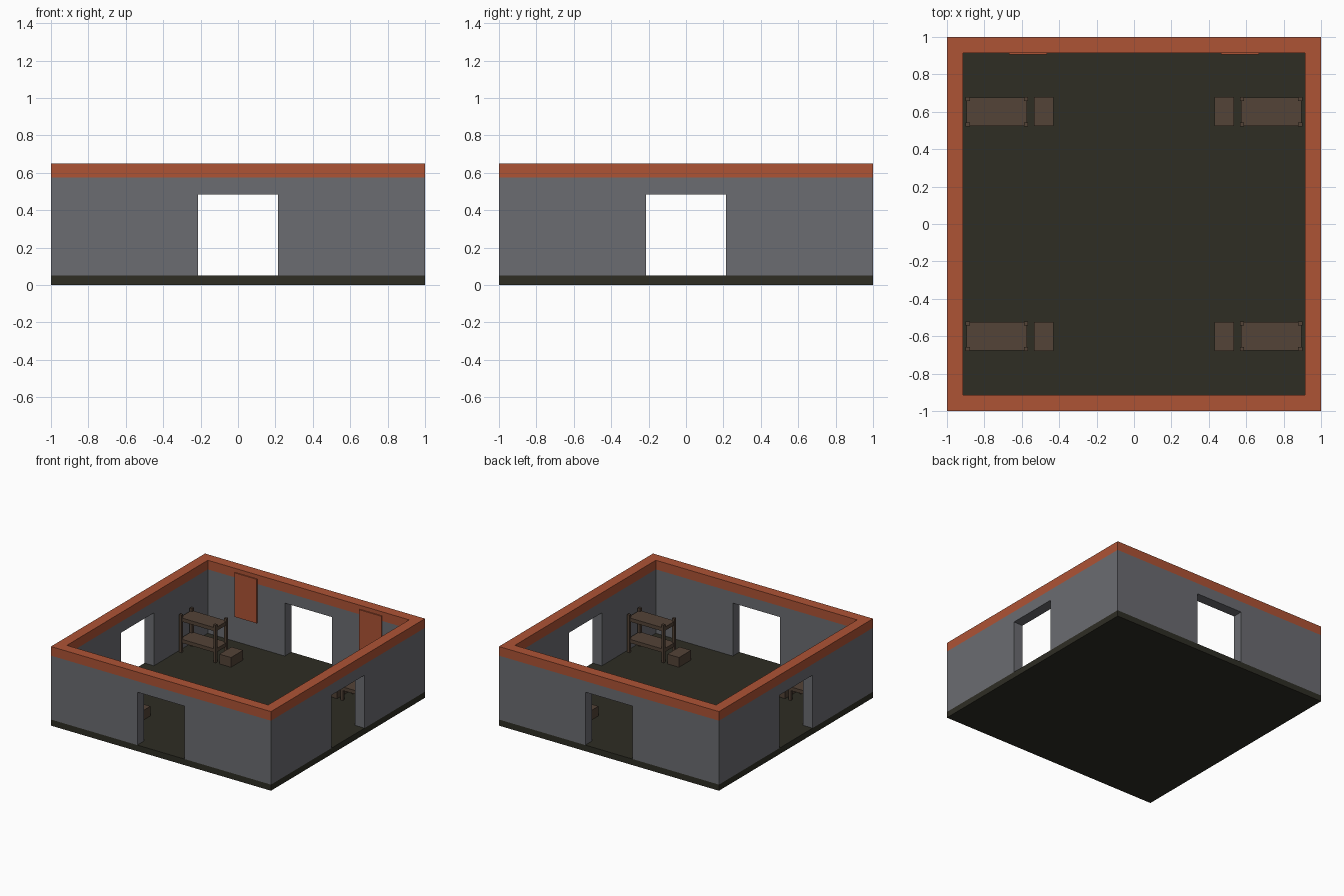
import bpy, bmesh

if "Cube" in bpy.data.objects:
    bpy.data.objects.remove(bpy.data.objects["Cube"])


def material(name, rgb):
    lin = [((c / 255 + 0.055) / 1.055) ** 2.4 for c in rgb]
    m = bpy.data.materials.new(name)
    m.diffuse_color = (*lin, 1.0)
    m.use_nodes = True
    m.node_tree.nodes["Principled BSDF"].inputs["Base Color"].default_value = m.diffuse_color
    return m


STONE = material("grey stone", (107, 108, 113))
TRIM = material("rust orange", (174, 83, 53))
FLOOR = material("dark olive floor", (46, 45, 36))
WOOD = material("brown wood", (83, 67, 55))


def finish(name, bm, mat):
    bmesh.ops.recalc_face_normals(bm, faces=bm.faces)
    mesh = bpy.data.meshes.new(name)
    bm.to_mesh(mesh)
    bm.free()
    mesh.materials.append(mat)
    ob = bpy.data.objects.new(name, mesh)
    bpy.context.collection.objects.link(ob)
    return ob


def add_box(bm, x, y, z):
    """Box spanning the (min, max) pairs x, y, z."""
    verts = bmesh.ops.create_cube(bm, size=1)["verts"]
    for v in verts:
        for i, (lo, hi) in enumerate((x, y, z)):
            v.co[i] = hi if v.co[i] > 0 else lo


def box(name, x, y, z, mat):
    bm = bmesh.new()
    add_box(bm, x, y, z)
    return finish(name, bm, mat)


def square_ring(name, outer, inner, z0, z1, mat):
    bm = bmesh.new()
    signs = [(-1, -1), (1, -1), (1, 1), (-1, 1)]
    loops = [[bm.verts.new((sx * r, sy * r, z)) for sx, sy in signs]
             for r, z in ((outer, z0), (outer, z1), (inner, z1), (inner, z0))]
    for k in range(4):
        a, b = loops[k], loops[(k + 1) % 4]
        for i in range(4):
            j = (i + 1) % 4
            bm.faces.new((a[i], a[j], b[j], b[i]))
    return finish(name, bm, mat)


INNER = 0.915

# Floor slab, walls and coloured top band
box("floor", (-1, 1), (-1, 1), (0, 0.05), FLOOR)
walls = square_ring("walls", 1, INNER, 0.05, 0.575, STONE)
square_ring("wall_top_band", 1, INNER, 0.575, 0.65, TRIM)

# Doorways through the middle of all four walls
door, long_side, door_z = (-0.215, 0.215), (-1.2, 1.2), (-0.1, 0.485)
for name, x, y in (("doorway_cutter_x", long_side, door),
                   ("doorway_cutter_y", door, long_side)):
    cutter = box(name, x, y, door_z, STONE)
    cutter.hide_render = True
    cutter.hide_viewport = True
    cutter.display_type = 'WIRE'
    mod = walls.modifiers.new(name, 'BOOLEAN')
    mod.operation = 'DIFFERENCE'
    mod.solver = 'EXACT'
    mod.object = cutter


def span(s, a, b):
    """Range a..b mirrored to the side with sign s."""
    return tuple(sorted((s * a, s * b)))


# Bunk beds with a chest at the foot, one in each corner
P = 0.022
for sx, side in ((-1, "left"), (1, "right")):
    for sy, end in ((-1, "front"), (1, "back")):
        tag = f"{end}_{side}"
        posts = bmesh.new()
        for px in (0.567, 0.9 - P):
            for py in (0.52, 0.68 - P):
                add_box(posts, span(sx, px, px + P), span(sy, py, py + P), (0.05, 0.36))
        finish(f"bunk_posts_{tag}", posts, WOOD)
        for level, top in (("lower", 0.16), ("upper", 0.335)):
            box(f"{level}_bunk_{tag}", span(sx, 0.571, 0.896), span(sy, 0.524, 0.676),
                (top - 0.03, top), WOOD)
        box(f"chest_{tag}", span(sx, 0.43, 0.535), span(sy, 0.523, 0.68),
            (0.05, 0.13), WOOD)

    # Hanging on the back wall
    box(f"wall_hanging_{side}", span(sx, 0.465, 0.668), (0.906, INNER + 0.001),
        (0.255, 0.617), TRIM)
